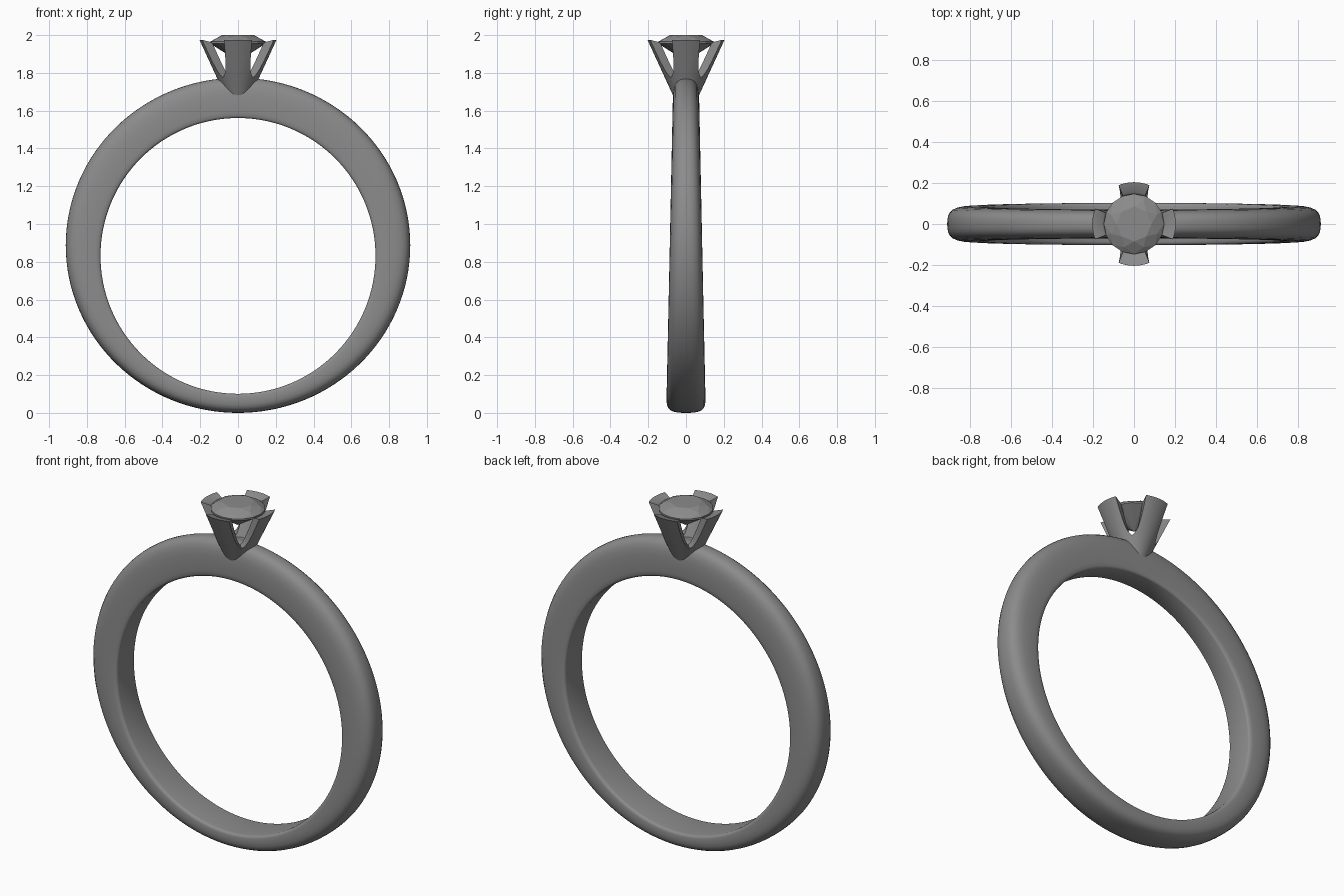
import bpy, bmesh
from math import sin, cos, pi, radians

if "Cube" in bpy.data.objects:
    bpy.data.objects.remove(bpy.data.objects["Cube"])

# Dark grey metal for every part
metal = bpy.data.materials.new("dark_grey")
metal.diffuse_color = (.26, .26, .26, 1)
metal.use_nodes = True
metal.node_tree.nodes["Principled BSDF"].inputs["Base Color"].default_value = metal.diffuse_color


def finish(name, bm, smooth=None):
    bmesh.ops.recalc_face_normals(bm, faces=bm.faces)
    me = bpy.data.meshes.new(name)
    bm.to_mesh(me)
    bm.free()
    me.materials.append(metal)
    ob = bpy.data.objects.new(name, me)
    bpy.context.collection.objects.link(ob)
    if smooth:
        bpy.ops.object.select_all(action='DESELECT')
        ob.select_set(True)
        bpy.context.view_layer.objects.active = ob
        bpy.ops.object.shade_smooth_by_angle(angle=radians(smooth))
    return ob


def build(verts, faces):
    bm = bmesh.new()
    vs = [bm.verts.new(v) for v in verts]
    for f in faces:
        bm.faces.new([vs[i] for i in f])
    return bm


# Band: half section (depth from inner to outer, share of half width), mirrored
half = [(1, 0), (.994, .25), (.975, .45), (.93, .65), (.85, .81), (.73, .92),
        (.58, .98), (.4, 1), (.15, 1), (.06, .97), (.015, .91), (0, .82), (0, 0)]
section = half + [(t, -y) for t, y in half[-2:0:-1]]
N, M = 128, len(section)
verts, faces = [], []
for i in range(N):
    a = 2 * pi * i / N
    ox, oz = .912 * sin(a), .887 - .887 * cos(a)
    ix, iz = .728 * sin(a), .831 - .73 * cos(a)
    w = .104 - .034 * (oz + iz) / 2 / 1.67
    for t, y in section:
        verts.append((ix + (ox - ix) * t, y * w, iz + (oz - iz) * t))
    for j in range(M):
        k, n = (i + 1) % N, (j + 1) % M
        faces.append((i * M + j, i * M + n, k * M + n, k * M + j))
finish("band", build(verts, faces), 40)


# Prongs: conical shell sectors (height, half angle in degrees)
def cone_r(z):
    return .204 - (1.975 - z) * .46


rows = [(1.68, 45), (1.74, 45), (1.775, 45), (1.785, 39), (1.8, 34), (1.82, 30),
        (1.86, 26), (1.92, 23), (1.955, 22), (1.975, 21.5)]
S = 8
L = 2 * (S + 1)
for p, label in enumerate(("right", "back", "left", "front")):
    verts, faces = [], []
    for z, h in rows:
        arc = [p * pi / 2 + radians(h) * (2 * s / S - 1) for s in range(S + 1)]
        r = cone_r(z)
        verts += [(r * cos(a), r * sin(a), z) for a in arc]
        rin, zin = r - .05, z - .012 if z > 1.96 else z
        verts += [(rin * cos(a), rin * sin(a), zin) for a in reversed(arc)]
    for i in range(len(rows) - 1):
        for j in range(L):
            n = (j + 1) % L
            faces.append((i * L + j, i * L + n, (i + 1) * L + n, (i + 1) * L + j))
    for base in (0, (len(rows) - 1) * L):
        for s in range(S):
            faces.append((base + s, base + s + 1, base + L - 2 - s, base + L - 1 - s))
    finish(label + "_prong", build(verts, faces), 30)

# Floor closing the base of the setting
bm = bmesh.new()
bmesh.ops.create_cone(bm, cap_ends=True, segments=32, radius1=cone_r(1.7) - .02,
                      radius2=cone_r(1.765) - .02, depth=.065)
finish("setting_floor", bm, 30).location.z = 1.7325


# Stone: brilliant cut as the hull of its facet corners
def ring(bm, r, z, n, turn=0):
    for i in range(n):
        a = 2 * pi * (i + turn) / n
        bm.verts.new((r * cos(a), r * sin(a), z))


bm = bmesh.new()
ring(bm, .085, 2.0, 8)
ring(bm, .122, 1.984, 8, .5)
ring(bm, .147, 1.965, 16)
ring(bm, .147, 1.955, 16)
bm.verts.new((0, 0, 1.862))
bmesh.ops.convex_hull(bm, input=bm.verts[:])
finish("stone", bm)
